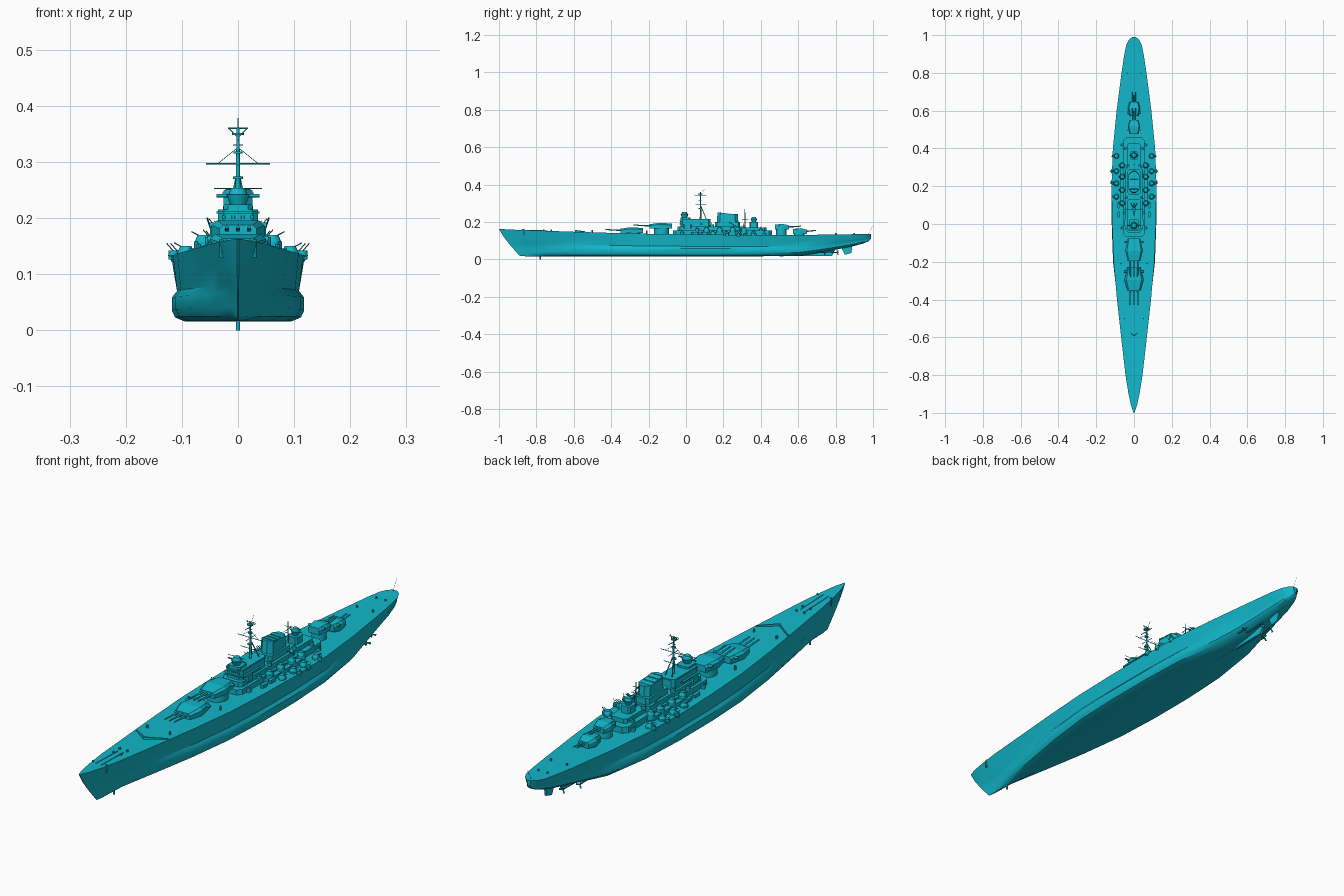
import bpy, bmesh, math
from mathutils import Vector

cube = bpy.data.objects.get("Cube")
if cube:
    bpy.data.objects.remove(cube)

paint = bpy.data.materials.new("teal paint")
paint.use_nodes = True
paint.diffuse_color = (0.006, 0.48, 0.6, 1)
paint.node_tree.nodes["Principled BSDF"].inputs["Base Color"].default_value = paint.diffuse_color


def finish(name, bm, smooth=None):
    bmesh.ops.recalc_face_normals(bm, faces=bm.faces)
    mesh = bpy.data.meshes.new(name)
    bm.to_mesh(mesh)
    bm.free()
    mesh.materials.append(paint)
    obj = bpy.data.objects.new(name, mesh)
    bpy.context.collection.objects.link(obj)
    if smooth:
        bpy.ops.object.select_all(action='DESELECT')
        obj.select_set(True)
        bpy.context.view_layer.objects.active = obj
        bpy.ops.object.shade_smooth_by_angle(angle=math.radians(smooth))
    return obj


def loft(name, rings, smooth=None):
    """Skin closed rings of points and cap both ends."""
    bm = bmesh.new()
    rows = [[bm.verts.new(p) for p in ring] for ring in rings]
    n = len(rows[0])
    for a, b in zip(rows, rows[1:]):
        for i in range(n):
            j = (i + 1) % n
            bm.faces.new((a[i], a[j], b[j], b[i]))
    bm.faces.new(rows[0])
    bm.faces.new(rows[-1])
    return finish(name, bm, smooth)


def house(name, y0, y1, half, z0, z1, cut=0.3, taper=1.0, x=0, slope=0):
    """Deckhouse with chamfered corners; slope lowers the aft edge of the roof."""
    mid, length = (y0 + y1) / 2, (y1 - y0) / 2
    c = min(half, length) * cut
    plan = [(half, c - length), (half, length - c), (half - c, length), (c - half, length),
            (-half, length - c), (-half, c - length), (c - half, -length), (half - c, -length)]
    low = [(x + px, mid + py, z0) for px, py in plan]
    top = [(x + px * taper, mid + py * taper, z1 - slope * (py / length + 1) / 2) for px, py in plan]
    return loft(name, [low, top])


def drum(name, x, y, z0, z1, r0, r1=None, n=16):
    r1 = r0 if r1 is None else r1
    ring = [(math.cos(2 * math.pi * i / n), math.sin(2 * math.pi * i / n)) for i in range(n)]
    return loft(name, [[(x + r * c, y + r * s, z) for c, s in ring]
                       for r, z in ((r0, z0), (r1, z1))], 40)


def rod(name, a, b, r=0.0015, n=6, r_end=None):
    a, b = Vector(a), Vector(b)
    turn = (b - a).to_track_quat('Z', 'Y')
    ring = [Vector((math.cos(2 * math.pi * i / n), math.sin(2 * math.pi * i / n), 0)) for i in range(n)]
    return loft(name, [[a + turn @ (v * r) for v in ring],
                       [b + turn @ (v * (r_end or r)) for v in ring]], 70)


def plate(name, outline, x, thick):
    """Upright fin from a (y, z) outline."""
    return loft(name, [[(x + s * thick, y, z) for y, z in outline] for s in (-1, 1)])


# Hull: y, deck half width, deck height, bulge half width, keel height, flat bottom half width
stations = [
    (-1, .002, .163, .001, .02, .001), (-.96, .016, .161, .004, .017, .002),
    (-.9, .029, .158, .01, .017, .003), (-.8, .045, .155, .022, .017, .006),
    (-.6, .068, .148, .053, .017, .022), (-.4, .09, .142, .088, .017, .055),
    (-.2, .108, .137, .111, .017, .085), (0, .116, .134, .118, .016, .095),
    (.2, .119, .132, .118, .016, .095), (.4, .112, .131, .111, .017, .08),
    (.6, .092, .131, .085, .018, .04), (.7, .079, .132, .066, .033, .02),
    (.8, .066, .133, .05, .052, .014), (.9, .051, .135, .036, .072, .01),
    (.95, .04, .136, .026, .086, .008), (.975, .027, .137, .018, .097, .006),
    (.99, .01, .137, .006, .113, .003)]
rings = []
for y, deck_w, deck_z, bulge, keel, flat in stations:
    rake = .11 * max(0, (-.6 - y) / .4)
    waist = bulge * .92 if abs(y) < .65 else bulge + (deck_w - bulge) * .25
    side = [(flat, 0), (flat + (bulge - flat) * .75, .06), (bulge, .17), (bulge, .36),
            (waist, .46), (waist + (deck_w - waist) * .5, .72), (deck_w, 1)]
    half = [(w, y + rake * (1 - t) ** 1.2, keel + (deck_z - keel) * t) for w, t in side]
    rings.append(half + [(-px, py, pz) for px, py, pz in reversed(half)])
loft("hull", rings, 35)
plate("stern_skeg", [(.5, .017), (.78, .018), (.8, .055), (.6, .06)], 0, .005)
plate("rudder", [(.825, .075), (.89, .085), (.885, .035), (.85, .025)], 0, .004)
rod("forefoot_probe", (0, -.78, .03), (0, -.78, 0), .004, 8)

# Propeller shafts and screws
for x, y in ((.025, .81), (-.025, .81), (.05, .74), (-.05, .74)):
    rod("propeller_shaft", (x, y - .14, .045), (x, y, .037), .003, 8)
    rod("shaft_strut", (x, y - .02, .037), (x * .7, y - .02, .07), .002)
    for k in range(3):
        a = math.tau * k / 3
        rod("propeller_blade", (x, y, .037), (x + .014 * math.cos(a), y + .003, .037 + .014 * math.sin(a)), .002, 6, .004)

# Breakwater and bow fittings
for s in (-1, 1):
    loft("breakwater", [[(0, -.594, .146), (0, -.588, .146), (0, -.588, .157), (0, -.594, .157)],
                        [(s * .07, -.544, .143), (s * .07, -.538, .143),
                         (s * .07, -.538, .15), (s * .07, -.544, .15)]])
    for x, y in ((.017, -.72), (.017, -.76), (.03, -.87), (.05, -.5), (.07, -.21), (.035, .8), (.02, .9)):
        drum("bollard", s * x, y, .13, .151 + max(0, -y) * .012 if y < 0 else .141, .004, n=8)
    rod("anchor_chain", (s * .012, -.88, .158), (s * .012, -.74, .154), .0015)


def main_turret(y, half, length, z, aim, reach, guns):
    """Heavy turret with a sloped face; aim is -1 forward, +1 aft."""
    drum("barbette", 0, y, .12, z, half * .85, n=24)
    ends = (y - aim * length * .45, y + aim * length * .1, y + aim * length * .55)
    rings = []
    for k, (wid, height) in enumerate(((.72, .026), (1, .03), (.7, .022))):
        w = half * wid
        rings.append([(-w, ends[k], z), (w, ends[k], z), (w, ends[k], z + height * .7),
                      (w * .8, ends[k], z + height), (-w * .8, ends[k], z + height), (-w, ends[k], z + height * .7)])
    loft("main_turret", rings)
    rod("turret_rangefinder", (-half * 1.08, ends[0] + aim * .02, z + .021),
        (half * 1.08, ends[0] + aim * .02, z + .021), .005, 8)
    for g in range(guns):
        x = (g - (guns - 1) / 2) * half * .42
        rod("gun_barrel", (x, ends[2] - aim * .01, z + .013), (x, y + aim * reach, z + .018), .0042, 10, .0026)


main_turret(-.285, .05, .12, .142, -1, .145, 3)
main_turret(-.13, .047, .12, .166, -1, .15, 3)
main_turret(.51, .033, .075, .16, 1, .105, 2)
main_turret(.605, .033, .075, .137, 1, .09, 2)

# Superstructure tiers
for name, *dims in (
        ("main_deckhouse", -.07, .46, .056, .125, .155),
        ("midship_wing", .08, .33, .075, .125, .147),
        ("second_deckhouse", -.045, .3, .045, .155, .175),
        ("forward_tower", -.03, .13, .036, .175, .215),
        ("tower_gallery", -.035, .09, .044, .187, .191),
        ("bridge_wings", -.015, .03, .05, .165, .187),
        ("bridge_roof", -.034, .132, .038, .208, .212),
        ("director_base", -.03, .025, .026, .215, .224),
        ("aft_deckhouse", .29, .43, .035, .155, .172),
        ("aft_tower", .34, .385, .02, .172, .2),
        ("funnel_base", .155, .29, .034, .175, .2)):
    house(name, *dims)
house("funnel", .165, .28, .027, .2, .252, .6, .94, slope=.014)
house("funnel_rim", .17, .277, .028, .242, .247, .6, slope=.012)
for k in range(4):
    rod("funnel_grating", (-.022, .185 + k * .025, .251 - k * .0032),
        (.022, .185 + k * .025, .251 - k * .0032), .002)
for k in range(7):
    house("bridge_window", -.0325, -.029, .003, .198, .205, x=(k - 3) * .0085)


def director(y, z, arm, scale=1):
    drum("director_drum", 0, y, z, z + .02 * scale, .013 * scale, .021 * scale)
    drum("director_top", 0, y, z + .02 * scale, z + .032 * scale, .017 * scale, .012 * scale)
    rod("rangefinder", (-arm, y, z + .018 * scale), (arm, y, z + .018 * scale), .003, 8)
    rod("director_aerial", (-arm, y, z + .031 * scale), (arm, y, z + .031 * scale), .001)


director(-.008, .222, .038)
director(.363, .2, .024, .85)

# Foremast with yards, platforms and aerials
rod("foremast", (0, .078, .21), (0, .078, .36), .005, 10, .0025)
rod("mast_top", (0, .085, .355), (0, .1, .378), .0008)
for s in (-1, 1):
    rod("mast_leg", (s * .016, .11, .212), (0, .08, .285), .002)
    rod("mast_stay", (s * .035, .078, .298), (0, .078, .326), .0006)
    rod("mast_bracket", (s * .016, .078, .36), (0, .078, .343), .001)
for z, w in ((.297, .057), (.253, .043), (.33, .009), (.36, .018)):
    rod("mast_yard", (-w, .078, z), (w, .078, z), .0012)
for z, r in ((.27, .009), (.315, .008), (.348, .011)):
    drum("mast_platform", 0, .076, z, z + .004, r, n=12)
rod("radar_bar", (0, .045, .34), (0, .11, .34), .0015)
rod("radar_boom", (0, .05, .295), (0, .11, .295), .0012)

# Aft mast and stern staff
rod("aft_mast", (0, .315, .17), (0, .315, .27), .003, 8, .0015)
for z, w in ((.225, .02), (.25, .014)):
    rod("aft_yard", (-w, .315, z), (w, .315, z), .001)
    rod("aft_boom", (0, .3, z - .01), (0, .335, z - .01), .0012)
rod("stern_staff", (0, .975, .136), (0, .9995, .18), .0006)


def dual_gun(x, y, z, s):
    """Small domed mount with a pair of barrels pointing outboard."""
    drum("mount_base", x, y, z - .02, z, .016)
    drum("mount_shield", x, y, z, z + .012, .015, .01, 10)
    for d in (-.004, .004):
        rod("secondary_barrel", (x, y + d, z + .007), (x + s * .021, y + d, z + .018), .0013)


def light_gun(x, y, z, s):
    drum("light_gun_tub", x, y, z - .012, z + .004, .009, n=10)
    rod("light_barrel", (x, y, z + .003), (x + s * .012, y - .004, z + .017), .001)


# Side batteries
for s in (-1, 1):
    for y in (.145, .215, .28, .36):
        dual_gun(s * .093, y, .138, s)
    for y in (.11, .18, .25, .31):
        dual_gun(s * .062, y, .158, s)
    for x, y, z in ((.115, .22, .138), (.115, .28, .138), (.108, .36, .138), (.06, .42, .138),
                    (.045, .4, .16), (.05, .06, .162), (.062, -.02, .142), (.04, .14, .182), (.03, .31, .178)):
        light_gun(s * x, y, z, s)
    for y in (.22, .28):
        drum("sponson", s * .112, y, .122, .134, .006, .013, 12)
    for y in (.05, .1):
        house("ship_boat", y - .02, y + .02, .007, .13, .146, 1, x=s * .08)
    rod("boat_crane", (s * .04, .3, .155), (s * .055, .23, .2), .0015)
